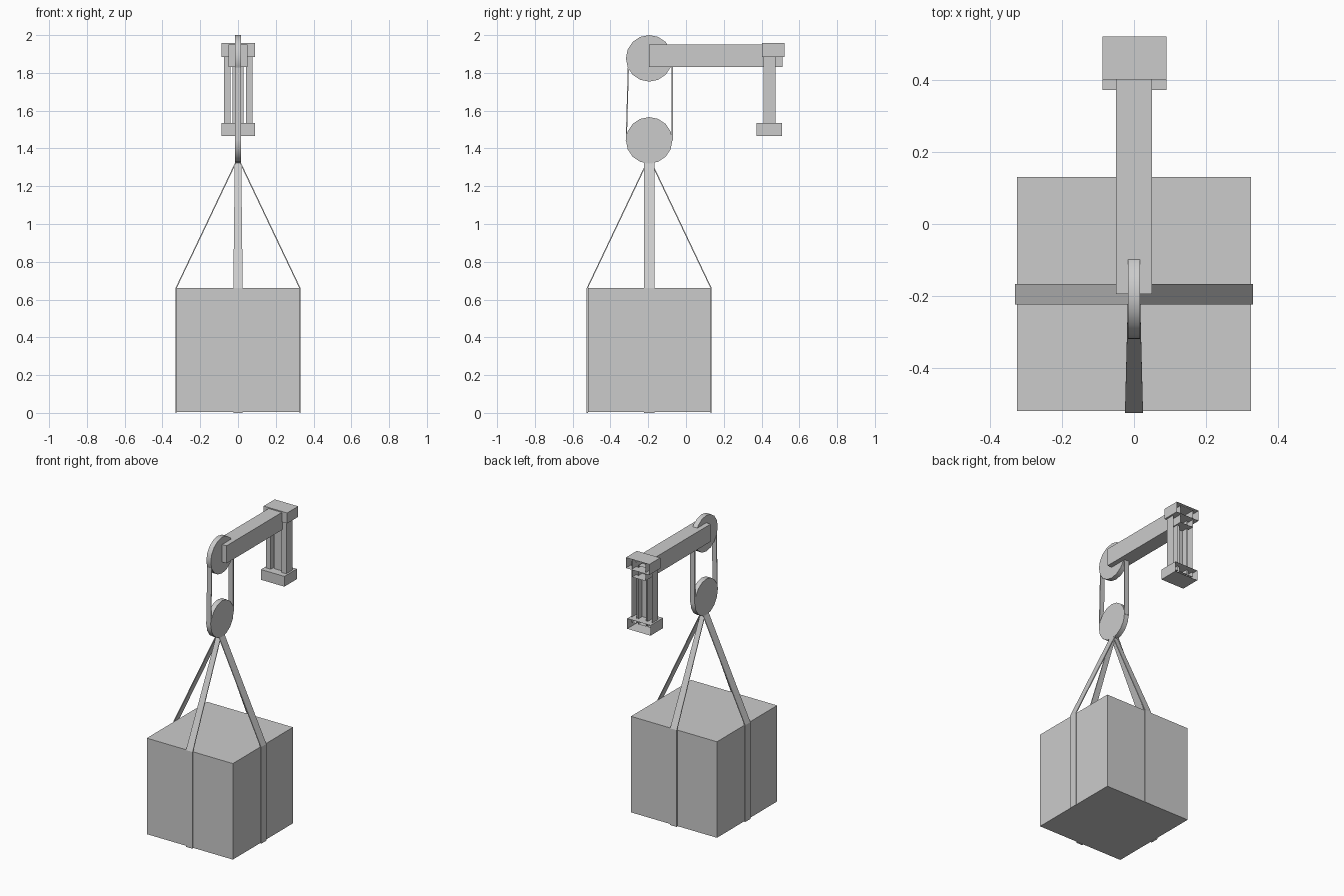
import bpy, bmesh, math
from mathutils import Matrix, Vector

cube = bpy.data.objects.get("Cube")
if cube:
    bpy.data.objects.remove(cube, do_unlink=True)

grey = bpy.data.materials.new("plain_grey")
grey.use_nodes = True
COLOUR = (0.6, 0.6, 0.6, 1)
grey.diffuse_color = COLOUR
grey.node_tree.nodes["Principled BSDF"].inputs["Base Color"].default_value = COLOUR

AXIS_Y = -0.195   # hoisting axis
RADIUS = 0.123
TOP_Z, LOW_Z = 1.877, 1.443


def finish(name, bm):
    mesh = bpy.data.meshes.new(name)
    bm.to_mesh(mesh)
    bm.free()
    mesh.materials.append(grey)
    obj = bpy.data.objects.new(name, mesh)
    bpy.context.collection.objects.link(obj)
    return obj


def box(name, x, y, z, open_back=False):
    bm = bmesh.new()
    bmesh.ops.create_cube(bm, size=1)
    for v in bm.verts:
        v.co = Vector([(r[0] + r[1]) / 2 + c * (r[1] - r[0]) for c, r in zip(v.co, (x, y, z))])
    bm.normal_update()
    if open_back:
        back = [f for f in bm.faces if f.normal.y > 0.9]
        bmesh.ops.delete(bm, geom=back, context='FACES_ONLY')
    return finish(name, bm)


def pulley(name, z):
    bm = bmesh.new()
    turn = Matrix.Translation((0, AXIS_Y, z)) @ Matrix.Rotation(math.pi / 2, 4, 'Y')
    bmesh.ops.create_cone(bm, cap_ends=True, segments=16, radius1=RADIUS,
                          radius2=RADIUS, depth=0.034, matrix=turn)
    obj = finish(name, bm)
    bpy.context.view_layer.objects.active = obj
    obj.select_set(True)
    bpy.ops.object.shade_smooth_by_angle(angle=math.radians(35))
    obj.select_set(False)


def strap(name, path, angle):
    """Flat band through (distance from axis, height, width) points."""
    bm = bmesh.new()
    turn = Matrix.Translation((0, AXIS_Y, 0)) @ Matrix.Rotation(angle, 4, 'Z')
    rows = [[bm.verts.new(turn @ Vector((s * w / 2, -r, z))) for s in (-1, 1)]
            for r, z, w in path]
    for a, b in zip(rows, rows[1:]):
        bm.faces.new((a[0], b[0], b[1], a[1]))
    obj = finish(name, bm)
    thick = obj.modifiers.new("thickness", 'SOLIDIFY')
    thick.thickness = 0.006
    thick.offset = 0


# Hanging crate
box("crate", (-0.325, 0.325), (AXIS_Y - 0.325, AXIS_Y + 0.325), (0.004, 0.66))

# Four sling straps running down the crate sides
for i, side in enumerate(("front", "left", "back", "right")):
    top_width = 0.057 if i % 2 else 0.034
    low_width = 0.057 if i % 2 else 0.05
    strap(side + "_sling", [(0.012, 1.325, top_width), (0.328, 0.66, low_width),
                            (0.328, 0.0, low_width)], i * math.pi / 2)

# Pulley wheels and the belt runs between them
pulley("upper_pulley", TOP_Z)
pulley("lower_pulley", LOW_Z)
strap("front_belt", [(0.11, 1.84, 0.034), (0.121, LOW_Z, 0.034)], 0)
strap("back_belt", [(0.122, 1.84, 0.034), (0.122, LOW_Z, 0.034)], math.pi)

# Beam and its open-backed wall bracket
box("beam", (-0.05, 0.05), (-0.195, 0.51), (1.83, 1.95), True)
box("bracket_cap", (-0.087, 0.09), (0.402, 0.521), (1.885, 1.957), True)
box("bracket_foot", (-0.087, 0.09), (0.372, 0.507), (1.465, 1.535), True)
box("post_web", (-0.03, 0.03), (0.43, 0.475), (1.5, 1.9), True)
for side, x in (("right", (-0.075, -0.04)), ("left", (0.043, 0.078))):
    box(side + "_post", x, (0.41, 0.475), (1.5, 1.92), True)
